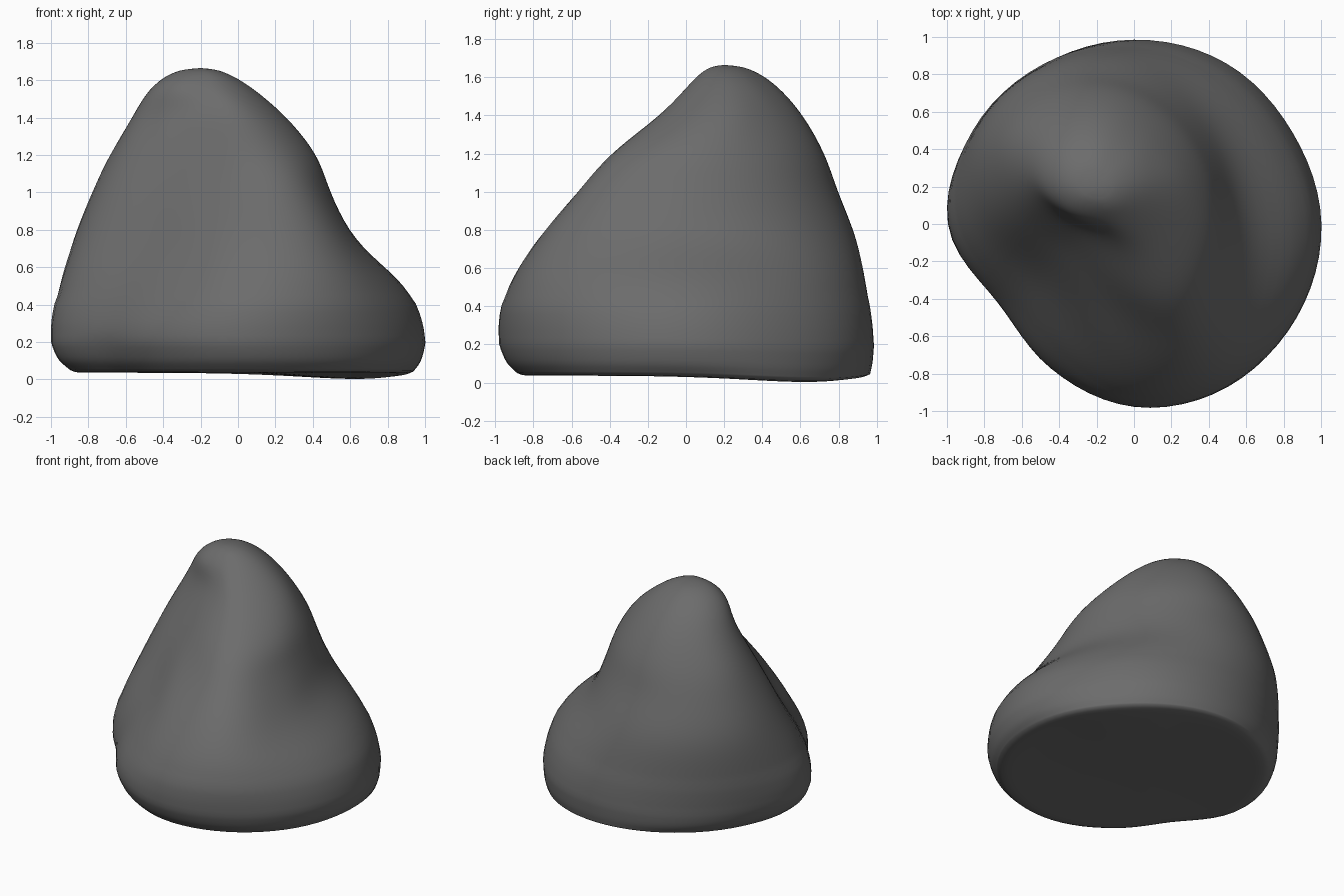
import bpy, bmesh, math

if "Cube" in bpy.data.objects:
    bpy.data.objects.remove(bpy.data.objects["Cube"])

# Cross-sections: height, centre x, centre y, then radii every 30 degrees from +x
SECTIONS = [
    (0.05, 0, 0, (.94, .955, .965, .965, .935, .91, .89, .75, .80, .88, .92, .94)),
    (0.12, 0, 0, (.985, .975, .985, .98, .97, .965, .965, .81, .86, .945, .975, .985)),
    (0.27, 0, 0, (1.0, .97, .985, .985, .985, .995, 1.005, .84, .895, .985, 1.01, 1.005)),
    (0.50, 0, 0, (.90, .87, .90, .95, .985, 1.0, .95, .755, .785, .93, .985, .93)),
    (0.75, -.05, .05, (.66, .66, .735, .84, .90, .91, .80, .595, .605, .785, .915, .765)),
    (1.00, -.10, .10, (.59, .58, .62, .69, .75, .76, .64, .46, .45, .57, .77, .66)),
    (1.20, -.13, .15, (.54, .51, .525, .575, .61, .625, .515, .365, .335, .43, .635, .605)),
    (1.40, -.15, .22, (.41, .36, .355, .39, .42, .445, .41, .31, .265, .30, .42, .43)),
    (1.55, -.18, .20, (.27, .26, .255, .28, .30, .31, .29, .24, .20, .19, .22, .25)),
]
SIDES, STEPS = 72, 5


def spline(a, b, c, d, t):
    return b + .5 * t * (c - a + t * (2*a - 5*b + 4*c - d + t * (3*(b - c) + d - a)))


def section_ring(z, cx, cy, radii):
    """Smooth closed loop through the twelve radii."""
    ring = []
    for i in range(SIDES):
        u = 12 * i / SIDES
        k = int(u)
        r = spline(*(radii[(k + j) % 12] for j in (-1, 0, 1, 2)), u - k)
        a = math.tau * i / SIDES
        ring.append((cx + r * math.cos(a), cy + r * math.sin(a), z))
    return ring


keys = [section_ring(*s) for s in SECTIONS]
# Rounded summit
top = SECTIONS[-1][3]
keys.append(section_ring(1.635, -.2, .2, [r * .55 for r in top]))
keys.append(section_ring(1.66, -.2, .2, [r * .2 for r in top]))

# Blend the sections vertically
rings = []
last = len(keys) - 1
for k in range(last):
    quad = [keys[min(max(k + j, 0), last)] for j in (-1, 0, 1, 2)]
    for s in range(STEPS):
        rings.append([tuple(spline(*(q[i][c] for q in quad), s / STEPS) for c in range(3))
                      for i in range(SIDES)])
rings.append(keys[-1])

# Underside: rounded rim, slightly hollow towards the middle
under = [[(x * f, y * f, z + dz) for x, y, z in keys[0]]
         for f, dz in ((.15, .002), (.4, 0), (.65, -.003), (.82, -.009), (.92, -.014), (.97, -.011))]
rings = under + rings

bm = bmesh.new()


def add(p):
    x, y, z = p
    # base sags at the back right
    sag = .038 * math.exp(-((x - .55)**2 + (y - .55)**2) / .25) * max(0, 1 - z / .4)
    return bm.verts.new((x, y, max(0, z - sag)))


loops = [[add(p) for p in ring] for ring in rings]
bottom, peak = add((0, 0, .052)), add((-.2, .2, 1.665))
for i in range(SIDES):
    j = (i + 1) % SIDES
    for lo, hi in zip(loops, loops[1:]):
        bm.faces.new((lo[i], lo[j], hi[j], hi[i]))
    bm.faces.new((bottom, loops[0][j], loops[0][i]))
    bm.faces.new((peak, loops[-1][i], loops[-1][j]))
# Soften the upper surface, then again with the base and summit held further back
for start, end, times in ((2, -1, 1), (9, -3, 3), (14, -4, 4)):
    soft = [v for loop in loops[len(under) + start:end] for v in loop]
    for _ in range(times):
        bmesh.ops.smooth_vert(bm, verts=soft, factor=.5,
                              use_axis_x=True, use_axis_y=True, use_axis_z=True)
bmesh.ops.recalc_face_normals(bm, faces=bm.faces)

mesh = bpy.data.meshes.new("boulder")
bm.to_mesh(mesh)
bm.free()
mesh.shade_smooth()
boulder = bpy.data.objects.new("boulder", mesh)
bpy.context.collection.objects.link(boulder)

# Dark grey stone
stone = bpy.data.materials.new("dark_stone")
stone.diffuse_color = (.15, .15, .15, 1)
stone.use_nodes = True
stone.node_tree.nodes["Principled BSDF"].inputs["Base Color"].default_value = stone.diffuse_color
mesh.materials.append(stone)
